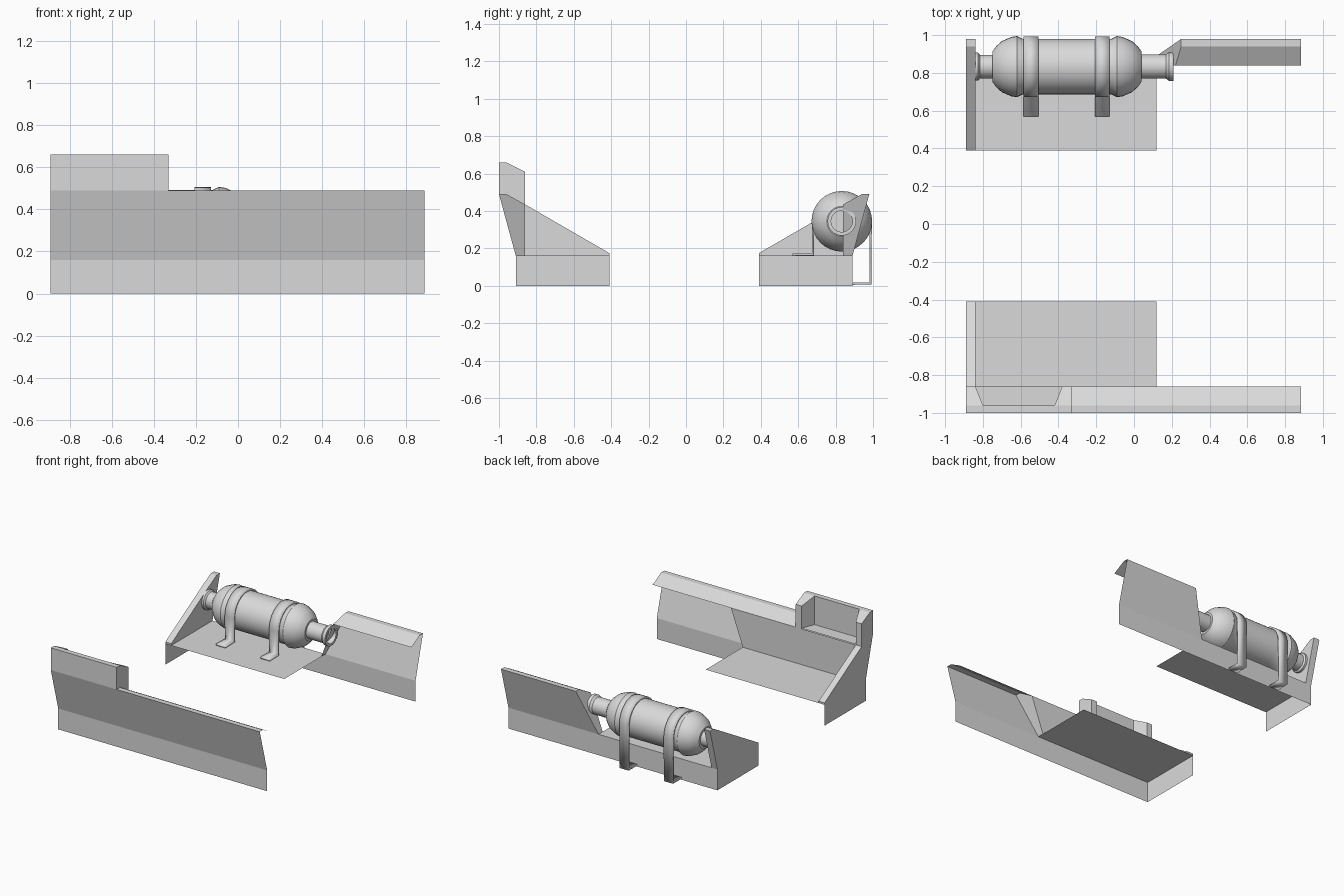
import bpy, bmesh
from math import pi, sin, cos
from mathutils import Vector

cube = bpy.data.objects.get("Cube")
if cube:
    bpy.data.objects.remove(cube, do_unlink=True)

grey = bpy.data.materials.new("plain grey")
grey.use_nodes = True
grey.diffuse_color = (0.7, 0.7, 0.7, 1)
grey.node_tree.nodes["Principled BSDF"].inputs["Base Color"].default_value = (0.7, 0.7, 0.7, 1)

LEFT, RIGHT, PLATE = 0.885, -0.89, -0.84   # panel ends and inner face of end plate
SILL, EAVE, TOP = 0.16, 0.435, 0.49        # floor, lip edge and top heights
SKIRT, INNER, RIDGE, OUT, EDGE = 0.91, 0.86, 0.96, 1.0, 0.41   # distances outward


def make(name, faces):
    """Object from a list of polygons, welded where they meet."""
    bm = bmesh.new()
    for face in faces:
        bm.faces.new([bm.verts.new(p) for p in face])
    bmesh.ops.remove_doubles(bm, verts=bm.verts, dist=0.0005)
    bmesh.ops.recalc_face_normals(bm, faces=bm.faces)
    mesh = bpy.data.meshes.new(name)
    bm.to_mesh(mesh)
    bm.free()
    mesh.materials.append(grey)
    ob = bpy.data.objects.new(name, mesh)
    bpy.context.collection.objects.link(ob)
    return ob


def loft(lower, upper, caps=True):
    """Polygons joining two matching outlines."""
    n = len(lower)
    faces = [[lower[i], lower[(i + 1) % n], upper[(i + 1) % n], upper[i]] for i in range(n)]
    return faces + [lower, upper] if caps else faces


def smooth(ob, angle):
    bpy.ops.object.select_all(action='DESELECT')
    ob.select_set(True)
    bpy.context.view_layer.objects.active = ob
    bpy.ops.object.shade_smooth_by_angle(angle=angle)


# Side panels: the same sections face outward at front and back
for side in ("front", "back"):
    front = side == "front"

    def P(x, v, z):
        return (x, -v if front else v - 0.02, z)

    def strip(a, b, x0a, x0b, x1a=LEFT, x1b=LEFT):
        return [P(x0a, *a), P(x1a, *a), P(x1b, *b), P(x0b, *b)]

    low, high = (RIGHT, RIGHT) if front else (0.12, 0.25)
    make(side + "_panel", [
        strip((SKIRT, 0), (SKIRT, SILL), RIGHT, RIGHT),
        strip((SKIRT, SILL), (OUT, TOP), low, high)])

    start = -0.33 if front else 0.25
    make(side + "_lip", [
        strip((OUT, TOP), (RIDGE, TOP), start, start),
        strip((RIDGE, TOP), (INNER, EAVE), start, start if front else 0.22)])

    make(side + "_floor", [strip((EDGE, SILL), (SKIRT, SILL), PLATE, PLATE, 0.12, 0.12)])

    # slanted closing sheet beside the bay
    make(side + "_bay_cap", [[P(0.12, SKIRT, SILL), P(0.12, INNER, SILL), P(0.22, INNER, EAVE),
                              P(0.25, RIDGE, TOP), P(0.25, OUT, TOP)]])

    # sloping end plate, single sheet below the floor
    outline = [(EDGE, SILL), (EDGE, 0.175), (INNER, EAVE), (RIDGE, TOP), (OUT, TOP), (SKIRT, SILL)]
    make(side + "_end_plate", loft([P(RIGHT, *q) for q in outline], [P(PLATE, *q) for q in outline]))
    make(side + "_end_skirt", [[P(RIGHT, EDGE, 0), P(RIGHT, SKIRT, 0),
                                P(RIGHT, SKIRT, SILL), P(RIGHT, EDGE, SILL)]])

# Inner wall of the front bay
make("front_inner_wall", [[(PLATE, -INNER, SILL), (0.12, -INNER, SILL),
                           (0.22, -INNER, EAVE), (PLATE, -INNER, EAVE)]])

# Raised open tray on the front panel
XE, PEAK, BROW, BED = -0.33, 0.66, 0.61, 0.44


def post(name, plan):
    base = [(x, y, EAVE) for x, y in plan]
    head = [(x, y, PEAK if y < -0.9 else BROW) for x, y in plan]
    make(name, loft(base, head))


back_plan = [(RIGHT, -OUT), (XE, -OUT), (XE, -RIDGE), (RIGHT, -RIDGE)]
make("tray_wall", loft([(x, y, TOP if y == -OUT else BED) for x, y in back_plan],
                       [(x, y, PEAK) for x, y in back_plan]))
post("tray_right_post", [(RIGHT, -RIDGE), (-0.8, -RIDGE), (PLATE, -INNER), (RIGHT, -INNER)])
post("tray_left_post", [(-0.42, -RIDGE), (XE, -RIDGE), (XE, -INNER), (-0.38, -INNER)])
make("tray_bed", [[(PLATE, -INNER, BED), (-0.38, -INNER, BED), (-0.42, -RIDGE, BED), (-0.8, -RIDGE, BED)]])

# Tank, turned around a lengthwise axis, with hollow flanged pipes
CY, CZ = 0.833, 0.345
SIDES = 32


def turned(name, profile):
    rings = [[(x, CY + r * cos(2 * pi * i / SIDES), CZ + r * sin(2 * pi * i / SIDES))
              for i in range(SIDES)] for x, r in profile]
    faces = []
    for a, b in zip(rings, rings[1:]):
        faces += loft(a, b, caps=False)
    ob = make(name, faces + [rings[0], rings[-1]])
    smooth(ob, 0.5)


MID = -0.355
half = [(0.15, 0.147), (0.235, 0.147), (0.265, 0.162), (0.295, 0.157), (0.345, 0.135), (0.375, 0.108), (0.395, 0.08)]
turned("tank", [(MID - d, r) for d, r in reversed(half)] + [(MID + d, r) for d, r in half])


def pipe(name, x0, x1, r, flange):
    s = 1 if x1 > x0 else -1
    turned(name, [(x0, r), (x1 - s * flange, r), (x1 - s * flange * 0.6, r + 0.012), (x1, r + 0.012),
                  (x1, r - 0.007), (x1 - s * 0.06, r - 0.007)])


pipe("left_pipe", 0.03, 0.21, 0.064, 0.04)
pipe("right_pipe", -0.74, -0.84, 0.062, 0.025)

# Straps over the tank with feet on the floor and under the back
R = 0.154
path = [(0.57, 0.167), (CY - R, 0.167)]
path += [(CY - R * cos(pi * i / 20), CZ + R * sin(pi * i / 20)) for i in range(21)]
path += [(CY + R, 0.012), (0.89, 0.012)]
for name, x in (("right_strap", -0.545), ("left_strap", -0.168)):
    ob = make(name, [[(x - 0.039, *a), (x + 0.039, *a), (x + 0.039, *b), (x - 0.039, *b)]
                     for a, b in zip(path, path[1:])])
    solid = ob.modifiers.new("thickness", 'SOLIDIFY')
    solid.thickness = 0.013
    solid.offset = 0
    smooth(ob, 0.5)
